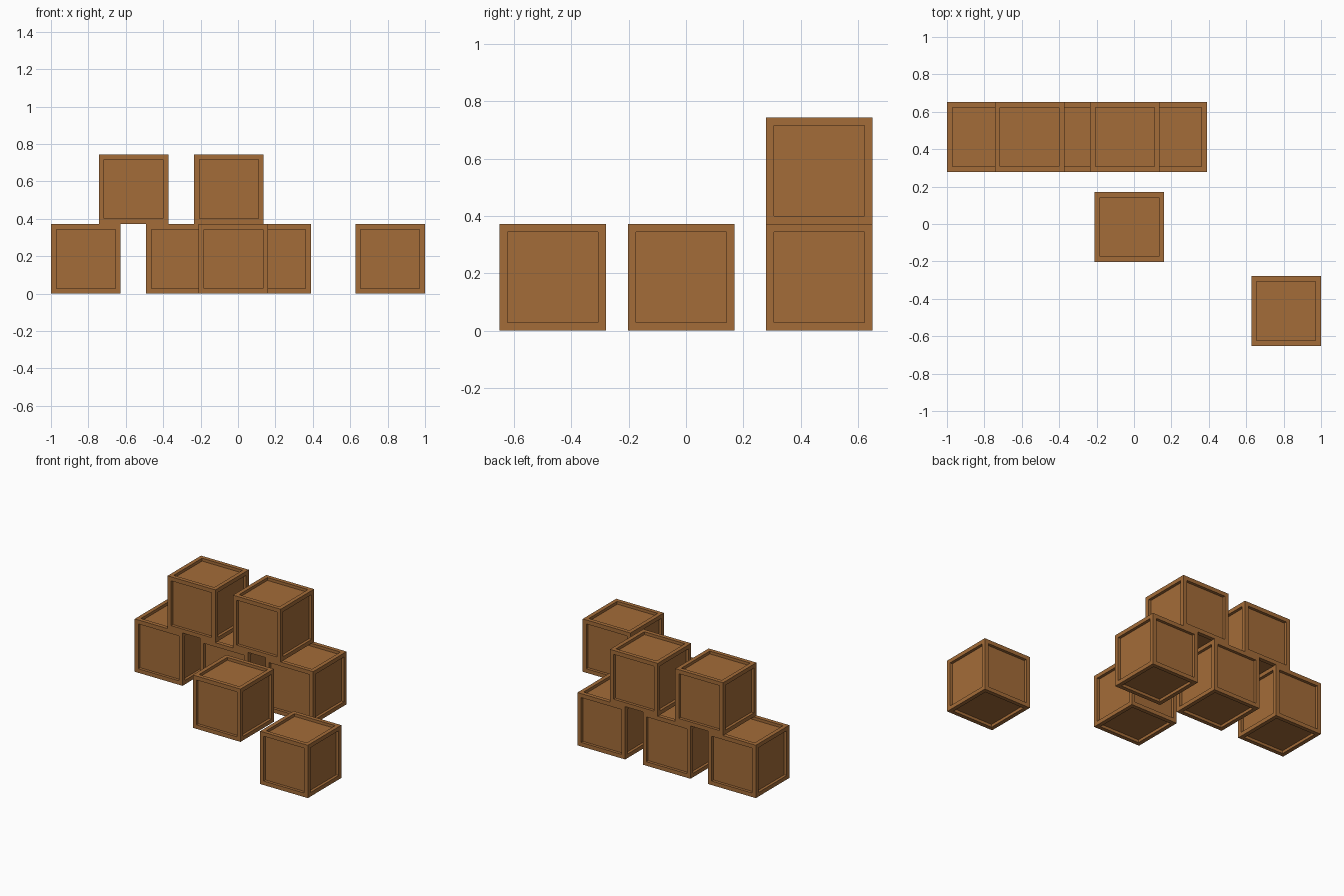
import bpy, bmesh

if "Cube" in bpy.data.objects:
    bpy.data.objects.remove(bpy.data.objects["Cube"])

SIZE = 0.372    # crate edge length
FRAME = 0.04    # border width round each panel
DEPTH = 0.02    # panel recess

wood = bpy.data.materials.new("wood")
wood.diffuse_color = (0.37, 0.15, 0.04, 1)
wood.use_nodes = True
wood.node_tree.nodes["Principled BSDF"].inputs["Base Color"].default_value = wood.diffuse_color


# One crate: a cube with a straight-walled sunken panel on all six sides
def crate_mesh():
    bm = bmesh.new()
    bmesh.ops.create_cube(bm, size=SIZE)
    panels = list(bm.faces)
    bmesh.ops.inset_individual(bm, faces=panels, thickness=FRAME)
    for panel in panels:
        normal = panel.normal.copy()
        new = bmesh.ops.extrude_discrete_faces(bm, faces=[panel])["faces"][0]
        bmesh.ops.translate(bm, verts=new.verts, vec=-normal * DEPTH)
    bmesh.ops.recalc_face_normals(bm, faces=bm.faces)
    mesh = bpy.data.meshes.new("crate")
    bm.to_mesh(mesh)
    bm.free()
    mesh.materials.append(wood)
    return mesh


mesh = crate_mesh()


def crate(name, x, y, level=0):
    obj = bpy.data.objects.new(name, mesh)
    obj.location = (x, y, SIZE * (level + 0.5))
    bpy.context.collection.objects.link(obj)


# Back row, with two crates stacked over its gaps
for i in range(3):
    crate(f"back_crate_{i + 1}", -0.814 + 0.509 * i, 0.465)
for i in range(2):
    crate(f"stacked_crate_{i + 1}", -0.558 + 0.509 * i, 0.465, 1)

# Loose crates in front
crate("middle_crate", -0.025, -0.016)
crate("front_crate", 0.814, -0.465)
